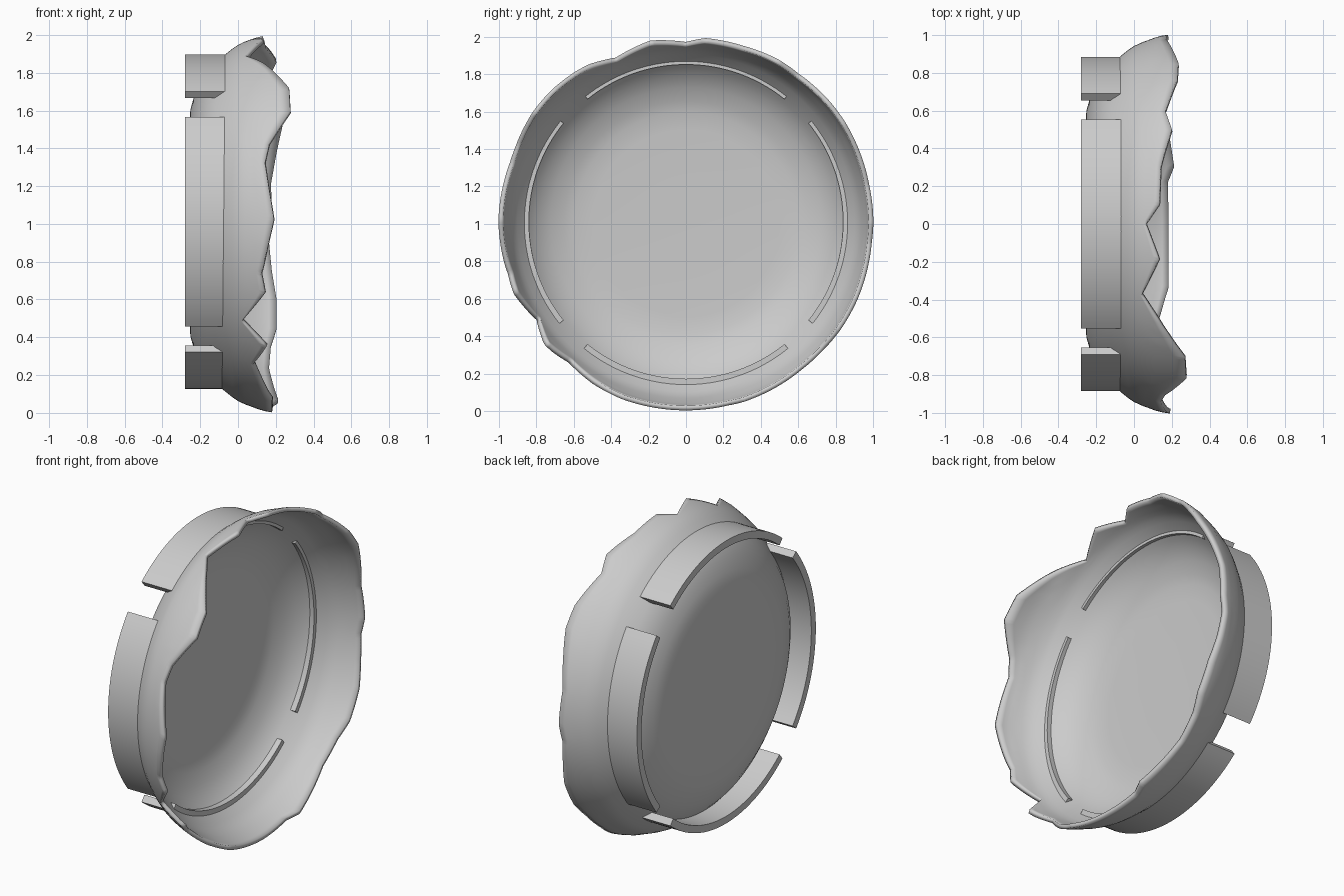
import bpy, bmesh
from math import sin, cos, pi, radians

if "Cube" in bpy.data.objects:
    bpy.data.objects.remove(bpy.data.objects["Cube"])

CZ = 1.005     # height of the dish axis (runs along x)
SEG = 360

# dish profile: (x, radius) from the flat back to the rim
BACK = [(-.262, .25), (-.258, .5), (-.252, .6), (-.235, .66), (-.205, .735),
        (-.165, .80), (-.12, .848), (-.07, .89), (-.03, .922), (0, .942)]
SIDE = [(0, .942), (.03, .957), (.06, .968), (.13, .994), (.18, 1.002), (.28, 1.012)]

# broken rim: (angle in degrees from +y towards +z, x of the edge)
RIM = [(0, .18), (12, .17), (22, .2), (32, .235), (40, .23), (53, .165), (60, .2),
       (72, .14), (84, .13), (90, .06), (101, .13), (113, .04), (125, .17),
       (135, .27), (144, .277), (155, .165), (161, .14), (170, .165), (179, .19),
       (189, .15), (196, .12), (202, .14), (213, .02), (221, .15), (230, .08),
       (250, .18), (270, .18), (283, .175), (288, .21), (308, .16), (318, .17),
       (325, .2), (336, .2), (345, .175), (354, .16), (360, .18)]


def lerp(table, v):
    for (a, p), (b, q) in zip(table, table[1:]):
        if v <= b:
            return p + (q - p) * (v - a) / (b - a)
    return table[-1][1]


def finish(bm, name):
    me = bpy.data.meshes.new(name)
    bm.to_mesh(me)
    bm.free()
    ob = bpy.data.objects.new(name, me)
    bpy.context.collection.objects.link(ob)
    bpy.context.view_layer.objects.active = ob
    ob.select_set(True)
    bpy.ops.object.shade_smooth_by_angle(angle=radians(35))
    ob.select_set(False)
    return ob


def point(bm, x, r, a, cz=CZ):
    return bm.verts.new((x, r * cos(a), cz + r * sin(a)))


# dish shell with jagged edge
bm = bmesh.new()
centre = bm.verts.new((-.264, 0, CZ))
cols = []
for i in range(SEG):
    a = 2 * pi * i / SEG
    edge = lerp(RIM, 360 * i / SEG)
    prof = BACK + [(edge * k / 5, lerp(SIDE, edge * k / 5)) for k in range(1, 6)]
    cols.append([point(bm, x, r, a) for x, r in prof])
for i in range(SEG):
    c, d = cols[i], cols[(i + 1) % SEG]
    bm.faces.new((centre, d[0], c[0]))
    for j in range(len(c) - 1):
        bm.faces.new((c[j], d[j], d[j + 1], c[j + 1]))
shell = finish(bm, "broken_dish")
mod = shell.modifiers.new("thickness", 'SOLIDIFY')
mod.thickness = .025
mod.offset = -1


# four curved mounting bands round the back
def band(name, mid):
    bm = bmesh.new()
    n, half = 32, 38.8
    section = [(-.28, .84), (-.28, .885), (-.062, .885), (-.062, .84)]
    rings = []
    for i in range(n + 1):
        a = radians(mid - half + 2 * half * i / n)
        rings.append([point(bm, x, r, a, 1.012) for x, r in section])
    for p, q in zip(rings, rings[1:]):
        for k in range(4):
            m = (k + 1) % 4
            bm.faces.new((p[k], p[m], q[m], q[k]))
    bm.faces.new(rings[0])
    bm.faces.new(rings[-1])
    bmesh.ops.recalc_face_normals(bm, faces=bm.faces)
    finish(bm, name)


for k, side in enumerate(("right", "top", "left", "bottom")):
    band(side + "_band", 90 * k)
